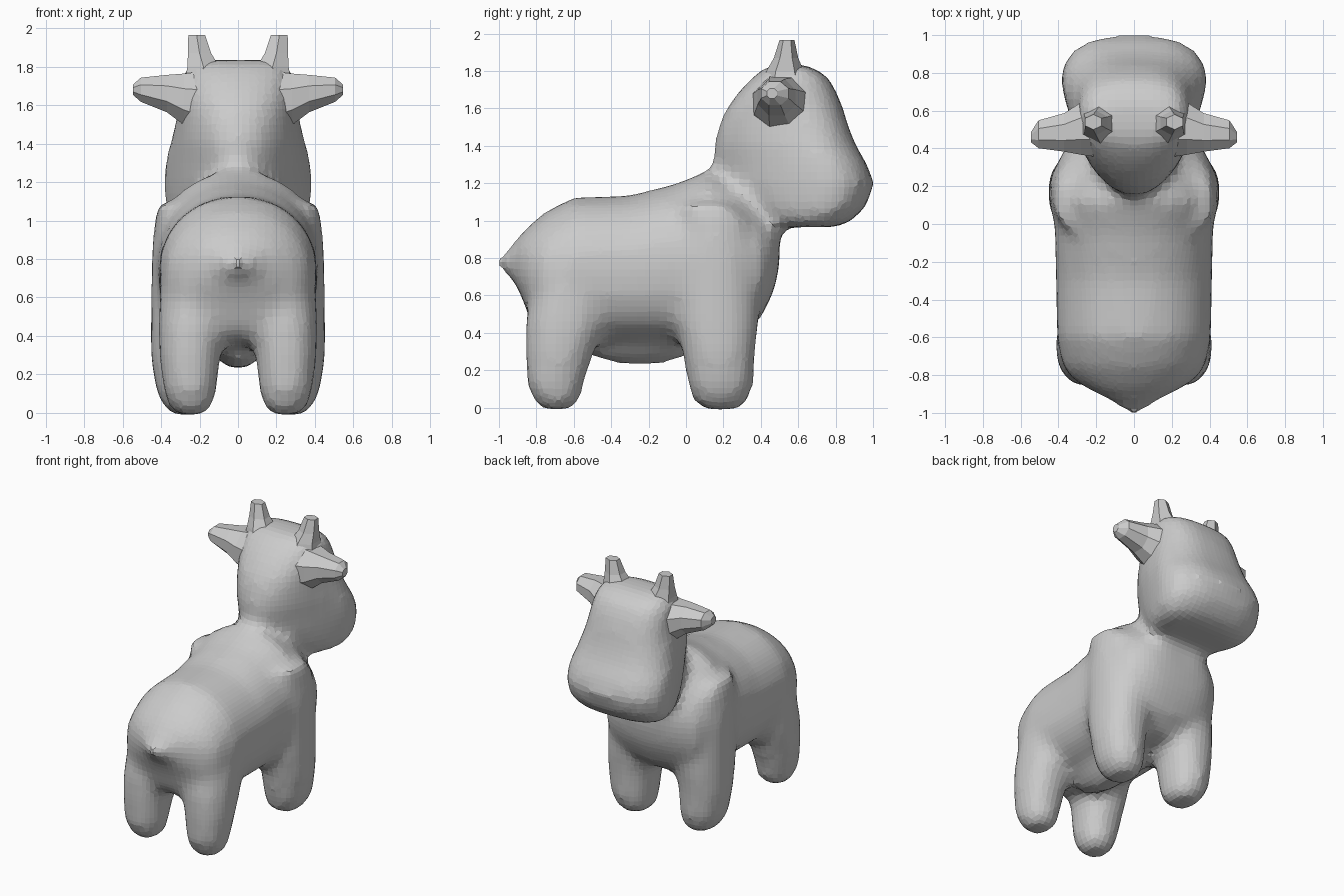
import bpy, bmesh
from math import cos, sin, pi, copysign
from mathutils import Vector


def sup(v, p):
    return copysign(abs(v) ** (2 / p), v)


def ring(axis, pos, c, r, n=24, p=2.0, low=None, taper=0.0, turn=0.0):
    """Superellipse across one axis; low = roundness of the lower half,
    taper narrows x toward the lower half."""
    pts = []
    for i in range(n):
        a = 2 * pi * (i + turn) / n
        k = low if low and sin(a) < 0 else p
        u, v = sup(cos(a), k), sup(sin(a), k)
        u *= 1 - taper * max(0, (.5 - v) / 1.5)
        q = [c[0] + u * r[0], c[1] + v * r[1]]
        q.insert(axis, pos)
        pts.append(Vector(q))
    return pts


def loft(bm, rings, mirror=False):
    for s in ((1, -1) if mirror else (1,)):
        vs = [[bm.verts.new((q.x * s, q.y, q.z)) for q in r] for r in rings]
        fs = [bm.faces.new(vs[0]), bm.faces.new(vs[-1])]
        n = len(vs[0])
        for a, b in zip(vs, vs[1:]):
            for i in range(n):
                j = (i + 1) % n
                fs.append(bm.faces.new((a[i], a[j], b[j], b[i])))
        bmesh.ops.recalc_face_normals(bm, faces=fs)


def finish(bm, name):
    me = bpy.data.meshes.new(name)
    bm.to_mesh(me)
    bm.free()
    ob = bpy.data.objects.new(name, me)
    bpy.context.collection.objects.link(ob)
    return ob


bm = bmesh.new()

# Torso with tail: y, bottom, top, half width
torso = [(-1.02, .74, .79, .02), (-.97, .73, .825, .07), (-.92, .68, .88, .15),
         (-.87, .57, .945, .25), (-.82, .43, .99, .33), (-.75, .37, 1.05, .38),
         (-.6, .35, 1.125, .41), (-.3, .34, 1.135, .415), (-.05, .34, 1.20, .42),
         (.12, .36, 1.27, .435), (.28, .38, 1.20, .425), (.4, .48, 1.08, .37),
         (.47, .62, 1.02, .27), (.50, .76, .98, .15)]
loft(bm, [ring(1, y, (0, (a + b) / 2), (w, (b - a) / 2), p=2.1, low=2.5)
          for y, a, b, w in torso])

# Legs: z, centre x, centre y, half sizes
rear = [(-.01, .245, -.69, .07, .08), (.035, .245, -.69, .115, .125),
        (.12, .25, -.70, .14, .15), (.3, .25, -.675, .16, .185),
        (.45, .235, -.64, .18, .22), (.75, .21, -.59, .19, .22)]
front = [(-.01, .265, .185, .08, .09), (.035, .265, .185, .125, .145),
         (.12, .28, .185, .15, .175), (.3, .285, .175, .17, .195),
         (.45, .27, .165, .185, .225), (.8, .265, .16, .185, .23),
         (1.0, .29, .15, .145, .19), (1.09, .32, .11, .10, .14)]
for leg in (rear, front):
    loft(bm, [ring(2, z, (x, y), (rx, ry), p=2.2)
              for z, x, y, rx, ry in leg], True)

# Udder
loft(bm, [ring(2, z, (0, -.25), (rx, ry), p=2.2)
          for z, rx, ry in ((.235, .05, .13), (.28, .11, .27), (.45, .26, .36))])

# Head and neck: z, back y, front y, half width, narrowing toward the nape
head = [(.965, .42, .82, .31, .3), (1.01, .34, .90, .37, .35),
        (1.08, .25, .965, .405, .45), (1.2, .17, 1.006, .415, .5),
        (1.3, .15, .97, .405, .5), (1.4, .15, .91, .375, .4),
        (1.5, .17, .87, .345, .3), (1.6, .215, .84, .315, .15),
        (1.7, .29, .80, .30, .05), (1.78, .37, .75, .28, 0),
        (1.835, .45, .64, .23, 0)]
loft(bm, [ring(2, z, (0, (a + b) / 2), (w, (b - a) / 2), p=2.9, low=2.3, taper=t)
          for z, a, b, w, t in head])

# Fuse into one skin
body = finish(bm, "body")
m = body.modifiers.new("fuse", 'REMESH')
m.mode = 'VOXEL'
m.voxel_size = .04
m = body.modifiers.new("soften", 'SMOOTH')
m.factor = .5
m.iterations = 7

# Ears: x, centre y, centre z, half sizes
bm = bmesh.new()
ears = [(.18, .51, 1.61, .17, .18), (.28, .505, 1.63, .15, .145),
        (.37, .485, 1.66, .11, .105), (.505, .475, 1.68, .08, .068),
        (.545, .46, 1.68, .03, .03)]
loft(bm, [ring(0, x, (y, z), (ry, rz), n=8, turn=.5)
          for x, y, z, ry, rz in ears], True)
finish(bm, "ears")

# Horns
bm = bmesh.new()
horns = [(1.70, .17, .53, .13, .13), (1.80, .18, .53, .095, .10),
         (1.87, .20, .535, .07, .065), (1.965, .215, .54, .05, .04)]
loft(bm, [ring(2, z, (x, y), (rx, ry), n=6, turn=.5)
          for z, x, y, rx, ry in horns], True)
finish(bm, "horns")
